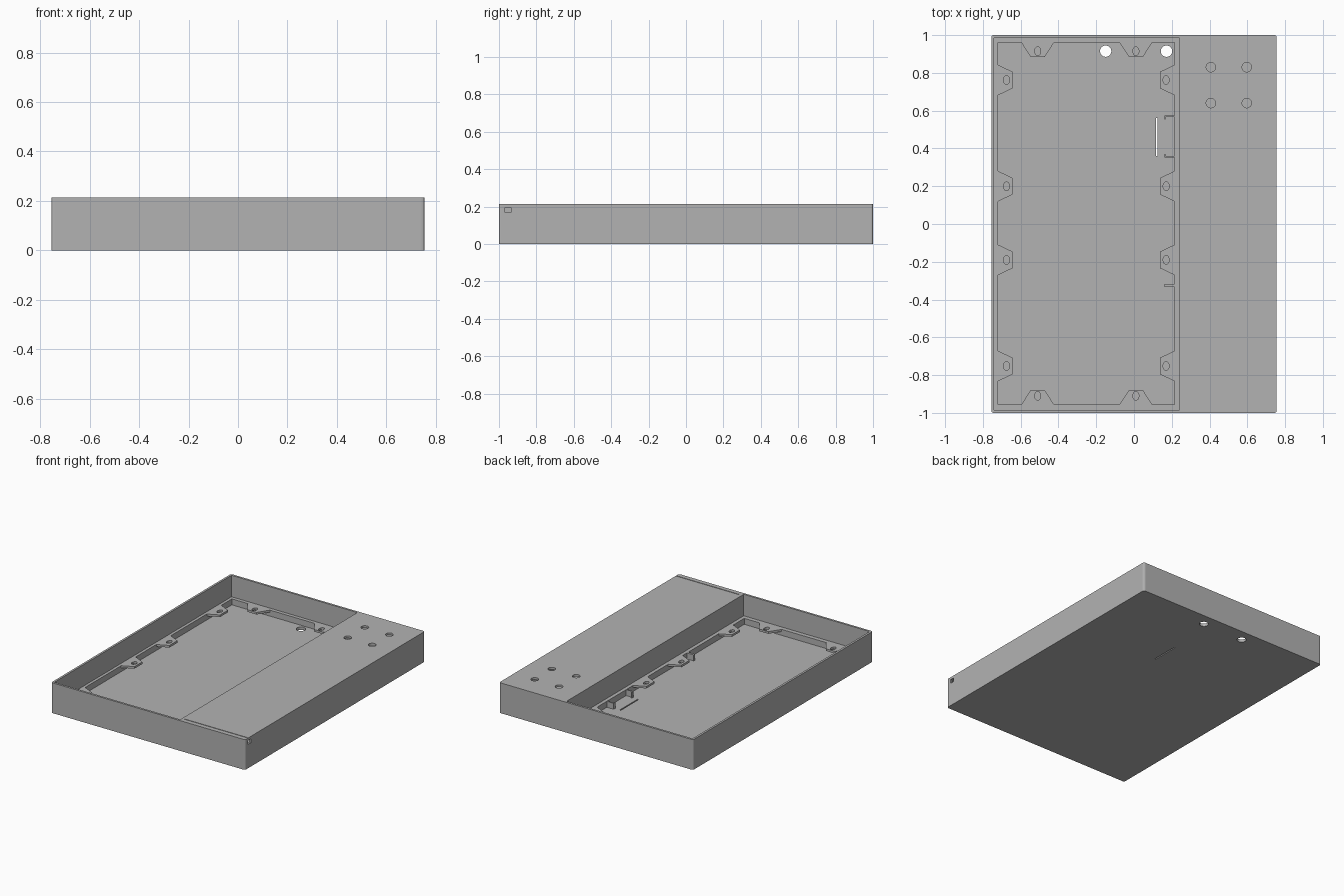
import bpy, bmesh, math

default = bpy.data.objects.get("Cube")
if default:
    bpy.data.objects.remove(default, do_unlink=True)

grey = bpy.data.materials.new("plain grey")
grey.use_nodes = True
COLOUR = (0.45, 0.45, 0.45, 1)
grey.diffuse_color = COLOUR
grey.node_tree.nodes["Principled BSDF"].inputs["Base Color"].default_value = COLOUR

W, L, H = 0.755, 1.0, 0.213      # half width, half length, height
FLOOR, LEDGE = 0.02, 0.062       # tray floor and mounting ledge heights


def prism(name, outline, z0, z1):
    """Extrude an xy outline between two heights."""
    bm = bmesh.new()
    face = bm.faces.new([bm.verts.new((x, y, z0)) for x, y in outline])
    out = bmesh.ops.extrude_face_region(bm, geom=[face])
    for v in out["geom"]:
        if isinstance(v, bmesh.types.BMVert):
            v.co.z = z1
    bmesh.ops.recalc_face_normals(bm, faces=bm.faces)
    mesh = bpy.data.meshes.new(name)
    bm.to_mesh(mesh)
    bm.free()
    obj = bpy.data.objects.new(name, mesh)
    bpy.context.collection.objects.link(obj)
    mesh.materials.append(grey)
    return obj


def box(name, x0, x1, y0, y1, z0, z1):
    return prism(name, [(x0, y0), (x1, y0), (x1, y1), (x0, y1)], z0, z1)


def oval(name, x, y, rx, ry, z0, z1, n=32):
    pts = [(x + rx * math.cos(i * math.tau / n), y + ry * math.sin(i * math.tau / n))
           for i in range(n)]
    return prism(name, pts, z0, z1)


def apply_modifier(obj, mod):
    bpy.ops.object.select_all(action="DESELECT")
    bpy.context.view_layer.objects.active = obj
    obj.select_set(True)
    bpy.ops.object.modifier_apply(modifier=mod.name)


def cut(obj, cutter):
    mod = obj.modifiers.new("cut", "BOOLEAN")
    mod.operation, mod.solver, mod.object = "DIFFERENCE", "EXACT", cutter
    apply_modifier(obj, mod)
    bpy.data.objects.remove(cutter, do_unlink=True)


# Outer case with slightly rounded upright corners
r = 0.012
corners = []
for sx, sy, start in ((1, 1, 0), (-1, 1, 90), (-1, -1, 180), (1, -1, 270)):
    for step in range(4):
        a = math.radians(start + step * 30)
        corners.append((sx * (W - r) + r * math.cos(a), sy * (L - r) + r * math.sin(a)))
case = prism("case", corners, 0, H)

# Open tray, stepped down to the floor, and the covered side compartment
cut(case, box("tray_cutter", -0.74, 0.24, -0.985, 0.985, LEDGE, 0.3))
cut(case, box("floor_cutter", -0.72, 0.215, -0.955, 0.96, FLOOR, 0.1))
cut(case, box("compartment_cutter", 0.255, 0.74, -0.985, 0.985, FLOOR, H - 0.015))

# Cable holes and slit through the tray floor
for x in (-0.15, 0.172):
    cut(case, oval("cable_hole_cutter", x, 0.915, 0.03, 0.03, -0.1, 0.1))
cut(case, box("slit_cutter", 0.116, 0.124, 0.36, 0.56, -0.1, 0.1))

# Four button holes in the cover, the seam and the side port
for x in (0.407, 0.597):
    for y in (0.64, 0.83):
        cut(case, oval("button_hole_cutter", x, y, 0.025, 0.025, 0.15, 0.3))
cut(case, box("seam_cutter", 0.26, 0.75, -0.968, -0.963, H - 0.006, 0.3))
cut(case, box("port_cutter", 0.7, 0.8, -0.968, -0.935, 0.168, 0.196))


# Screw tabs: tapered plates with an oval hole
def tab(name, x, y, dx, dy, base, tip):
    depth = 0.077
    outline = [(-base, -0.003), (base, -0.003), (tip, depth), (-tip, depth)]
    pts = [(x + dx * d + dy * t, y + dy * d + dx * t) for t, d in outline]
    plate = prism(name, pts, LEDGE - 0.015, LEDGE)
    cut(plate, oval("screw_hole_cutter", x + dx * 0.045, y + dy * 0.045,
                    0.016, 0.023, 0, 0.1))


for y in (0.762, 0.2, -0.19, -0.752):
    tab("left_tab", -0.72, y, 1, 0, 0.082, 0.044)
    tab("right_tab", 0.215, y, -1, 0, 0.082, 0.044)
for x in (-0.51, 0.01):
    tab("back_tab", x, 0.96, 0, -1, 0.088, 0.036)
    tab("front_tab", x, -0.955, 0, 1, 0.088, 0.036)

# Small guide arms on the divider
for y, lip in ((0.57, -1), (0.355, 1)):
    box("guide_arm", 0.162, 0.217, y - 0.004, y + 0.004, FLOOR, LEDGE)
    box("guide_lip", 0.162, 0.167, *sorted((y, y + lip * 0.016)), FLOOR, LEDGE)
box("short_guide", 0.162, 0.217, -0.333, -0.317, FLOOR, LEDGE)
